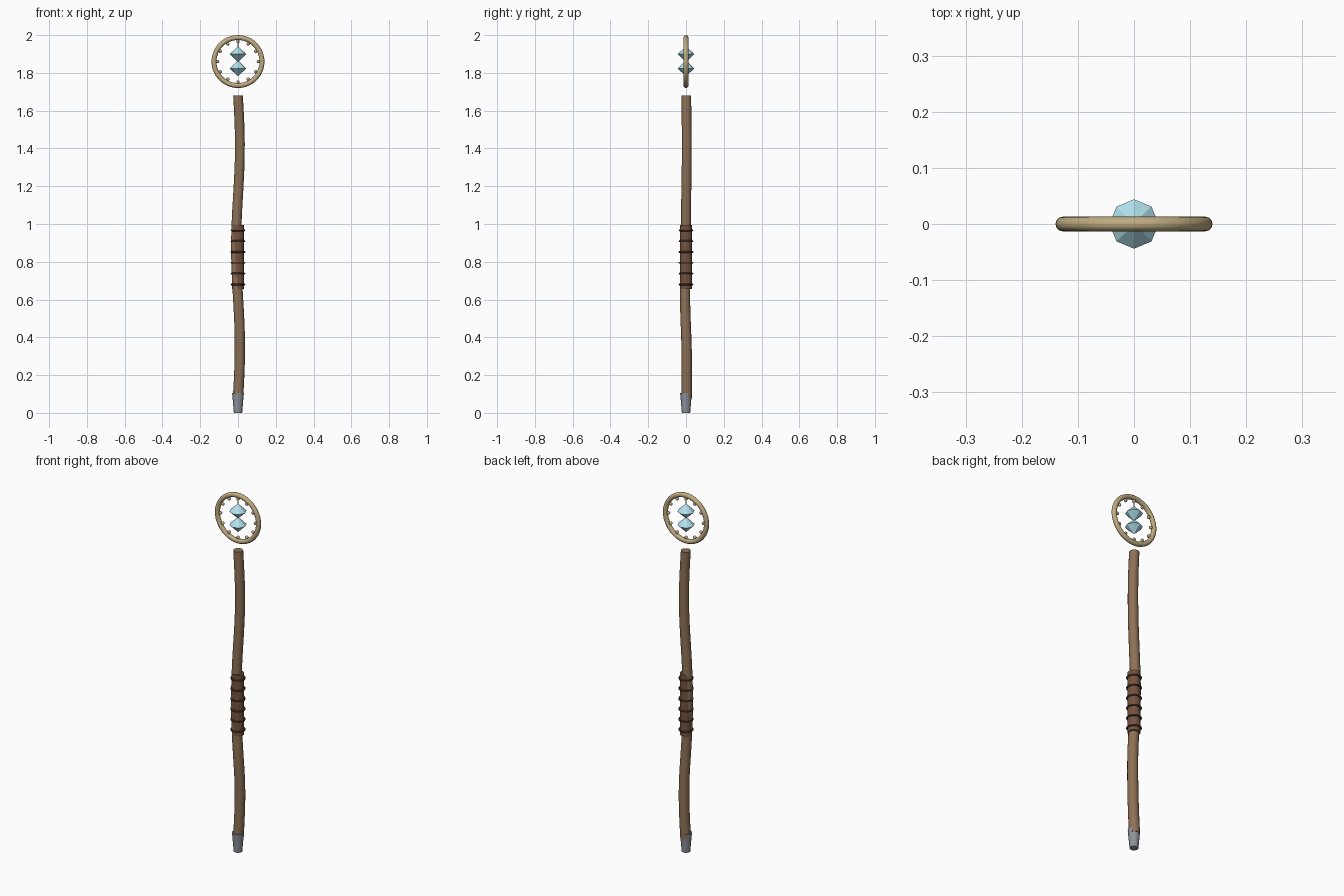
import bpy, bmesh, math
from mathutils import Vector

if "Cube" in bpy.data.objects:
    bpy.data.objects.remove(bpy.data.objects["Cube"])


def material(name, rgb):
    m = bpy.data.materials.new(name)
    m.diffuse_color = (*rgb, 1)
    m.use_nodes = True
    m.node_tree.nodes["Principled BSDF"].inputs["Base Color"].default_value = m.diffuse_color
    return m


WOOD = material("wood", (0.27, 0.165, 0.09))
LEATHER = material("leather", (0.18, 0.085, 0.05))
CORD = material("cord", (0.10, 0.045, 0.03))
STEEL = material("steel", (0.27, 0.29, 0.33))
BRASS = material("brass", (0.52, 0.41, 0.22))
CRYSTAL = material("crystal", (0.45, 0.76, 0.85))


def finish(name, mat, smooth=True):
    o = bpy.context.object
    o.name = name
    o.data.materials.append(mat)
    if smooth:
        bpy.ops.object.shade_smooth_by_angle(angle=math.radians(40))
    return o


def cone(name, mat, r1, r2, z1, z2, sides=16, smooth=True):
    bpy.ops.mesh.primitive_cone_add(vertices=sides, radius1=r1, radius2=r2, depth=z2 - z1,
                                    location=(0, 0, (z1 + z2) / 2))
    return finish(name, mat, smooth)


def torus(name, mat, major, minor, z, rot=(0, 0, 0), segs=(24, 8)):
    bpy.ops.mesh.primitive_torus_add(major_radius=major, minor_radius=minor, major_segments=segs[0],
                                     minor_segments=segs[1], location=(0, 0, z), rotation=rot)
    return finish(name, mat)


# Gently crooked wooden shaft
def sway_y(z):
    pts = [(0.08, 0.004), (0.28, 0.004), (0.62, -0.005), (1.0, 0.0), (1.4, 0.004), (1.68, 0.002)]
    for (a, u), (b, v) in zip(pts, pts[1:]):
        if z <= b + 1e-6:
            t = (z - a) / (b - a)
            return u + (v - u) * t * t * (3 - 2 * t)
    return pts[-1][1]


bm = bmesh.new()
SIDES, STEPS = 16, 32
rings = []
for i in range(STEPS + 1):
    t = i / STEPS
    z = 0.08 + 1.6 * t
    c = Vector((0.01 * math.sin(3 * math.pi * t), sway_y(z), z))
    r = 0.0275 - 0.002 * t
    rings.append([bm.verts.new(c + Vector((r * math.cos(a), r * math.sin(a), 0)))
                  for a in (2 * math.pi * k / SIDES for k in range(SIDES))])
for lo, hi in zip(rings, rings[1:]):
    for k in range(SIDES):
        n = (k + 1) % SIDES
        bm.faces.new((lo[k], lo[n], hi[n], hi[k]))
bm.faces.new(rings[0][::-1])
bm.faces.new(rings[-1])
mesh = bpy.data.meshes.new("shaft")
bm.to_mesh(mesh)
bm.free()
shaft = bpy.data.objects.new("shaft", mesh)
bpy.context.collection.objects.link(shaft)
bpy.context.view_layer.objects.active = shaft
shaft.select_set(True)
finish("shaft", WOOD)

# Metal foot
cone("foot_ferrule", STEEL, 0.022, 0.031, 0, 0.105)

# Leather grip with cord bands
cone("grip", LEATHER, 0.032, 0.032, 0.655, 0.995)
for i in range(6):
    torus(f"grip_band_{i + 1}", CORD, 0.034, 0.005, 0.68 + 0.0573 * i)

# Head ring with a circle of beads on its inner side
HEAD_Z = 1.86
torus("head_ring", BRASS, 0.127, 0.013, HEAD_Z, (math.pi / 2, 0, 0), (48, 12))
for i in range(12):
    a = math.radians(30 * i)
    bpy.ops.mesh.primitive_uv_sphere_add(segments=12, ring_count=8, radius=0.009,
                                         location=(0.108 * math.cos(a), 0, HEAD_Z + 0.108 * math.sin(a)))
    finish(f"bead_{i + 1}", BRASS)

# Two hanging faceted crystals and their wire
cone("hanging_wire", BRASS, 0.003, 0.003, 1.935, 1.98, 8)
for name, z in (("upper_crystal", HEAD_Z + 0.039), ("lower_crystal", HEAD_Z - 0.036)):
    bm = bmesh.new()
    rim = [bm.verts.new((0.044 * math.cos(k * math.pi / 4), 0.044 * math.sin(k * math.pi / 4), z))
           for k in range(8)]
    top, bottom = bm.verts.new((0, 0, z + 0.042)), bm.verts.new((0, 0, z - 0.042))
    for k in range(8):
        n = (k + 1) % 8
        bm.faces.new((rim[k], rim[n], top))
        bm.faces.new((rim[n], rim[k], bottom))
    mesh = bpy.data.meshes.new(name)
    bm.to_mesh(mesh)
    bm.free()
    mesh.materials.append(CRYSTAL)
    bpy.context.collection.objects.link(bpy.data.objects.new(name, mesh))
